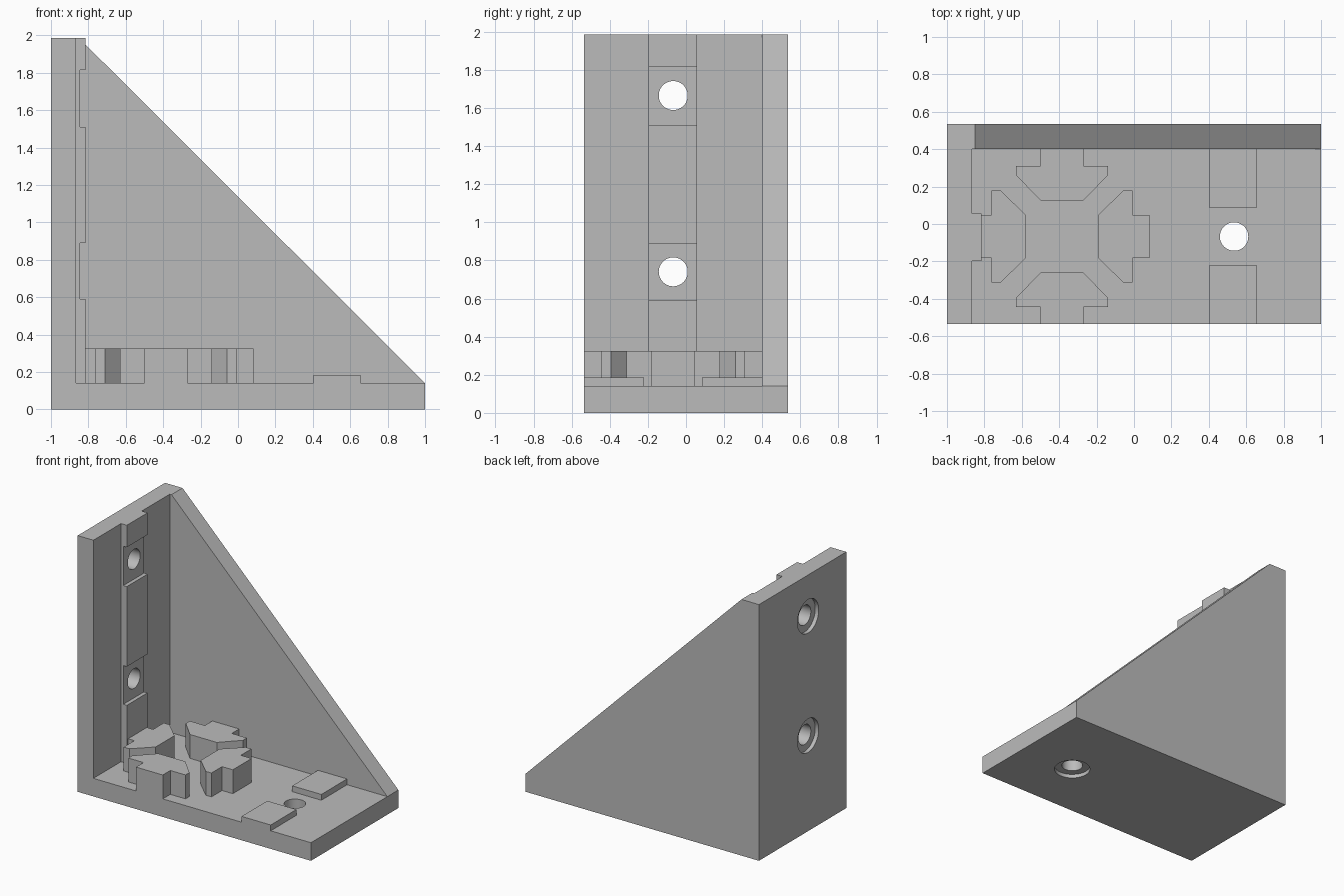
import bpy, bmesh
from math import radians
from mathutils import Matrix, Vector

cube = bpy.data.objects.get("Cube")
if cube:
    bpy.data.objects.remove(cube, do_unlink=True)

grey = bpy.data.materials.new("plain grey")
grey.use_nodes = True
grey.diffuse_color = (0.5, 0.5, 0.5, 1)
grey.node_tree.nodes["Principled BSDF"].inputs["Base Color"].default_value = (0.5, 0.5, 0.5, 1)

WALL, FLOOR, TOP = -0.865, 0.14, 1.985
FRONT, BACK, RIB = -0.535, 0.535, 0.40
MID = -0.067


def finish(name, bm):
    bmesh.ops.recalc_face_normals(bm, faces=bm.faces)
    mesh = bpy.data.meshes.new(name)
    bm.to_mesh(mesh)
    bm.free()
    mesh.materials.append(grey)
    ob = bpy.data.objects.new(name, mesh)
    bpy.context.collection.objects.link(ob)
    return ob


def prism(name, points, offset):
    """Closed outline pushed along an offset."""
    bm = bmesh.new()
    face = bm.faces.new([bm.verts.new(p) for p in points])
    new = bmesh.ops.extrude_face_region(bm, geom=[face])["geom"]
    verts = [v for v in new if isinstance(v, bmesh.types.BMVert)]
    bmesh.ops.translate(bm, verts=verts, vec=offset)
    return finish(name, bm)


def side_profile(name, xz, y0, y1):
    return prism(name, [(x, y0, z) for x, z in xz], (0, y1 - y0, 0))


def floor_profile(name, xy, height):
    return prism(name, [(x, y, 0.1) for x, y in xy], (0, 0, height - 0.1))


def drill(name, centre, axis, radius, length):
    bm = bmesh.new()
    turn = Vector(axis).to_track_quat("Z", "Y").to_matrix().to_4x4()
    bmesh.ops.create_cone(bm, cap_ends=True, segments=48, radius1=radius,
                          radius2=radius, depth=2 * length,
                          matrix=Matrix.Translation(centre) @ turn)
    ob = finish(name, bm)
    ob.hide_render = True
    return ob


# Floor and wall plates, then the triangular rib along the back
bracket = side_profile("bracket", [(-1, 0), (1, 0), (1, FLOOR), (WALL, FLOOR),
                                   (WALL, TOP), (-1, TOP)], FRONT, RIB)
parts = [side_profile("rib", [(-1, 0), (1, 0), (1, FLOOR), (-0.85, TOP), (-1, TOP)], RIB, BACK)]

# Stepped rail up the wall, lower around each hole
high, low = -0.815, -0.845
rail = [(-0.93, 0.1), (high, 0.1)]
for z0, z1 in ((0.59, 0.89), (1.51, 1.815)):
    rail += [(high, z0), (low, z0), (low, z1), (high, z1)]
rail += [(high, TOP), (-0.93, TOP)]
parts.append(side_profile("wall_rail", rail, -0.197, 0.057))

# Four T-shaped blocks in a cross
half = [(0.468, 0.115), (0.376, 0.115), (0.376, 0.245), (0.327, 0.245), (0.193, 0.115)]
block = half + [(x, -y) for x, y in reversed(half)]
for i in range(4):
    turn = Matrix.Rotation(radians(90 * i), 2)
    outline = [turn @ Vector(p) + Vector((-0.385, MID)) for p in block]
    parts.append(floor_profile(f"cross_block_{i + 1}", outline, 0.325))

# Two low pads beside the floor hole
for name, y0, y1 in (("front_pad", FRONT, -0.22), ("back_pad", 0.085, RIB + 0.03)):
    parts.append(floor_profile(name, [(0.405, y0), (0.655, y0), (0.655, y1), (0.405, y1)], 0.185))

# Screw holes with shallow counterbores on the outer faces
cutters = []
for i, (centre, axis) in enumerate([((-1, MID, 0.74), (1, 0, 0)), ((-1, MID, 1.665), (1, 0, 0)),
                                    ((0.535, MID, 0), (0, 0, 1))]):
    cutters.append(drill(f"hole_cutter_{i + 1}", centre, axis, 0.076, 0.3))
    cutters.append(drill(f"counterbore_cutter_{i + 1}", centre, axis, 0.13, 0.03))

# Join the parts and cut the holes
for ob, operation in [(p, "UNION") for p in parts] + [(c, "DIFFERENCE") for c in cutters]:
    mod = bracket.modifiers.new(ob.name, "BOOLEAN")
    mod.object, mod.operation, mod.solver = ob, operation, "EXACT"
bpy.context.view_layer.update()
joined = bracket.evaluated_get(bpy.context.evaluated_depsgraph_get())
bracket.modifiers.clear
mesh = bpy.data.meshes.new_from_object(joined)
bracket.modifiers.clear()
bracket.data = mesh
for ob in parts + cutters:
    bpy.data.objects.remove(ob, do_unlink=True)

# Merge flat regions and smooth the hole walls
bm = bmesh.new()
bm.from_mesh(mesh)
bmesh.ops.remove_doubles(bm, verts=bm.verts, dist=0.0001)
bmesh.ops.dissolve_limit(bm, angle_limit=radians(1), verts=bm.verts, edges=bm.edges)
bm.to_mesh(mesh)
bm.free()
bpy.context.view_layer.objects.active = bracket
bracket.select_set(True)
bpy.ops.object.shade_smooth_by_angle(angle=radians(30))
